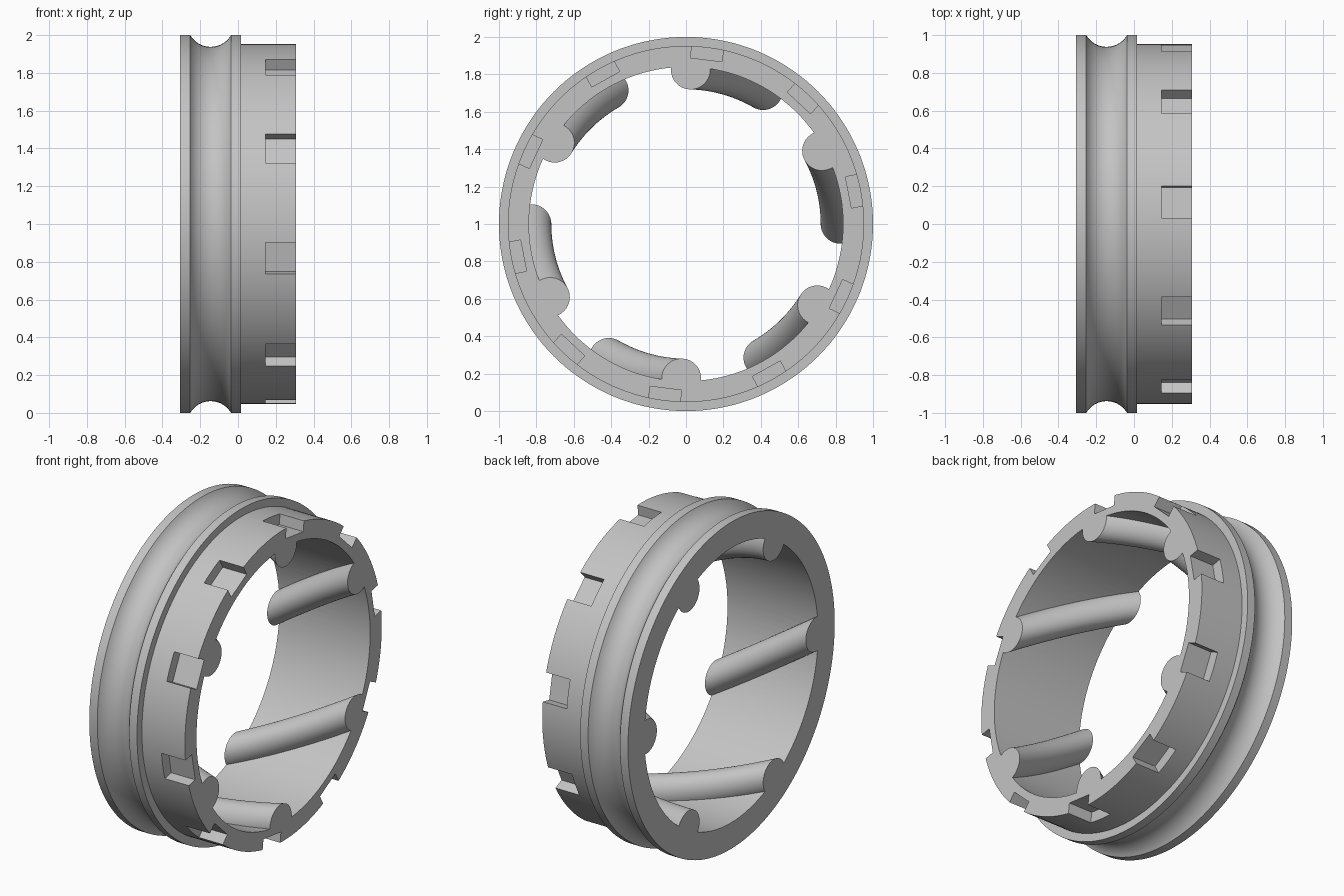
import bpy, bmesh
from math import sin, cos, pi, radians, atan2
from mathutils import Matrix, Vector

if "Cube" in bpy.data.objects:
    bpy.data.objects.remove(bpy.data.objects["Cube"], do_unlink=True)

X0, X1 = -0.307, 0.307      # end planes of the ring
R_IN, R_OUT, R_SLEEVE = 0.84, 1.0, 0.952
SEGMENTS = 144

grey = bpy.data.materials.new("plain grey")
grey.use_nodes = True
grey.diffuse_color = (0.55, 0.55, 0.55, 1)
grey.node_tree.nodes["Principled BSDF"].inputs["Base Color"].default_value = (0.55, 0.55, 0.55, 1)


def turn(angle):
    """Rotation about the ring axis, angle 0 facing +y."""
    return Matrix.Rotation(angle, 4, 'X')


def loft(bm, loops, closed):
    """Skin a list of point loops, joined end to end or capped."""
    rows = [[bm.verts.new(p) for p in loop] for loop in loops]
    n = len(rows[0])
    pairs = list(zip(rows, rows[1:]))
    if closed:
        pairs.append((rows[-1], rows[0]))
    else:
        bm.faces.new(rows[0])
        bm.faces.new(rows[-1])
    for a, b in pairs:
        for i in range(n):
            j = (i + 1) % n
            bm.faces.new((a[i], a[j], b[j], b[i]))


def make_object(name, bm):
    bmesh.ops.recalc_face_normals(bm, faces=bm.faces[:])
    mesh = bpy.data.meshes.new(name)
    bm.to_mesh(mesh)
    bm.free()
    mesh.materials.append(grey)
    ob = bpy.data.objects.new(name, mesh)
    bpy.context.collection.objects.link(ob)
    return ob


# Ring body: flanged profile with a round groove, revolved about x
half, depth, mid = 0.108, 0.062, -0.145
radius = (half ** 2 + depth ** 2) / (2 * depth)
centre_r = R_OUT - depth + radius
sweep = atan2(half, centre_r - R_OUT)
groove = [(mid + radius * sin(t), centre_r - radius * cos(t))
          for t in (sweep * (k / 10 - 1) for k in range(21))]
profile = [(X0, R_IN), (X0, R_OUT)] + groove + [
    (0.016, R_OUT), (0.016, R_SLEEVE), (X1, R_SLEEVE), (X1, R_IN)]
bm = bmesh.new()
loft(bm, [[turn(2 * pi * s / SEGMENTS) @ Vector((x, r, 0)) for x, r in profile]
          for s in range(SEGMENTS)], True)
ring = make_object("grooved_ring", bm)

# Six round ribs twisting along the bore
bm = bmesh.new()
STEPS, SIDES = 20, 48
for k in range(6):
    loops = []
    for s in range(STEPS + 1):
        f = s / STEPS
        spin = turn(radians(60 * k + 28.3 * f))
        x = X0 * (1 - f) + X1 * f
        loops.append([spin @ Vector((x, 0.825 + 0.105 * cos(a), 0.105 * sin(a)))
                      for a in (2 * pi * i / SIDES for i in range(SIDES))])
    loft(bm, loops, False)
ribs = make_object("twisted_ribs", bm)

# Ten box notches in the rim of the sleeve
bm = bmesh.new()
for k in range(10):
    place = turn(radians(11 + 36 * k)) @ Matrix.Translation((0.145 + 0.15, 0.885 + 0.1, 0))
    bmesh.ops.create_cube(bm, size=1, matrix=place @ Matrix.Diagonal((0.3, 0.2, 0.17, 1)))
notches = make_object("notch_cutters", bm)

# Join the ribs, cut the notches, shade
bpy.ops.object.select_all(action='DESELECT')
bpy.context.view_layer.objects.active = ring
ring.select_set(True)
for tool, operation in ((ribs, 'UNION'), (notches, 'DIFFERENCE')):
    mod = ring.modifiers.new(operation.lower(), 'BOOLEAN')
    mod.operation = operation
    mod.solver = 'EXACT'
    mod.object = tool
    bpy.ops.object.modifier_apply(modifier=mod.name)
    bpy.data.objects.remove(tool, do_unlink=True)
bpy.ops.object.shade_smooth_by_angle(angle=radians(30))
ring.location.z = 1.0
